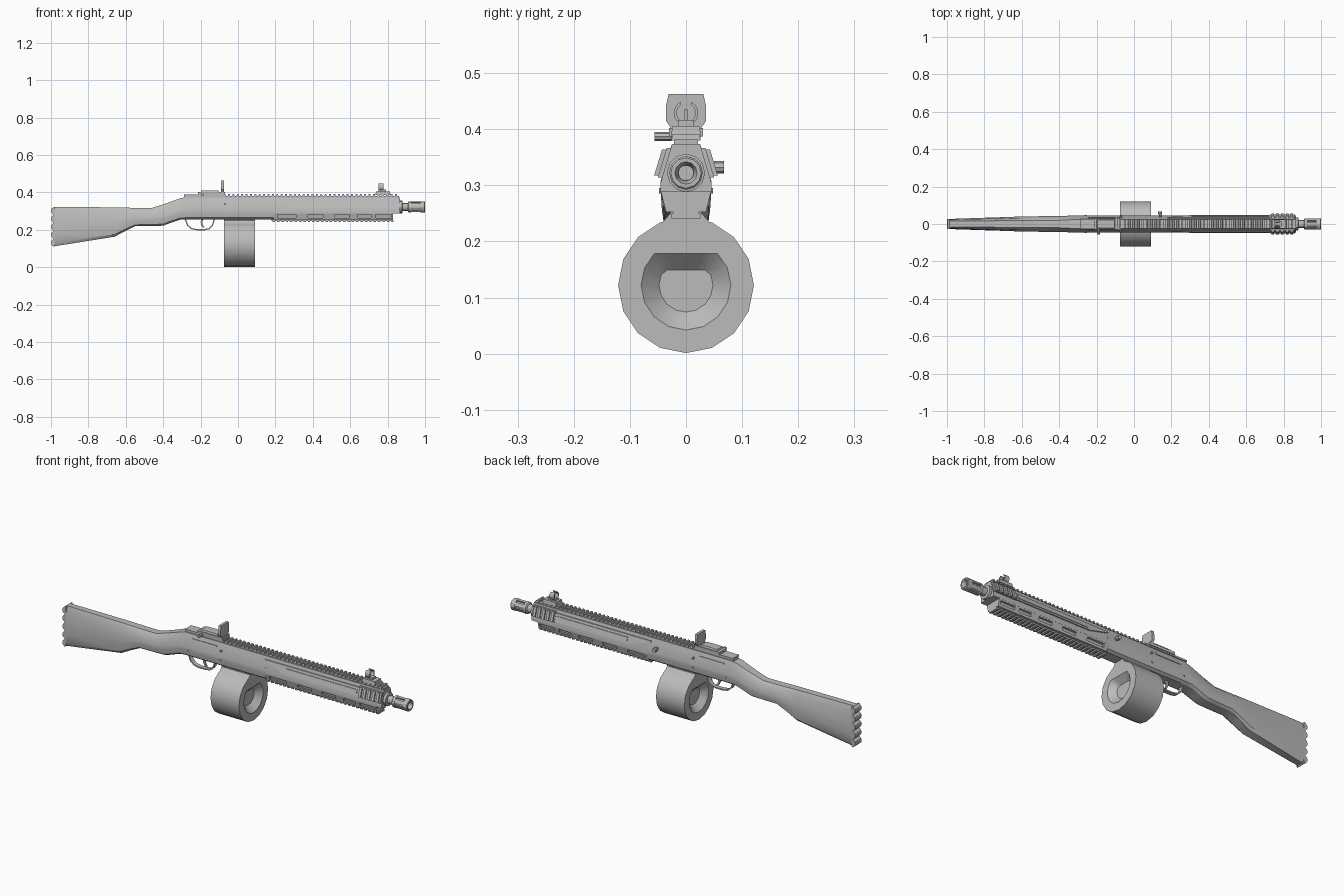
import bpy, math

if "Cube" in bpy.data.objects:
    bpy.data.objects.remove(bpy.data.objects["Cube"])

grey = bpy.data.materials.new("neutral_grey")
grey.diffuse_color = (0.5, 0.5, 0.5, 1)
grey.use_nodes = True
grey.node_tree.nodes["Principled BSDF"].inputs["Base Color"].default_value = grey.diffuse_color


def make(name, verts, faces, angle=30):
    me = bpy.data.meshes.new(name)
    me.from_pydata(verts, [], faces)
    me.materials.append(grey)
    ob = bpy.data.objects.new(name, me)
    bpy.context.collection.objects.link(ob)
    bpy.ops.object.select_all(action='DESELECT')
    ob.select_set(True)
    bpy.context.view_layer.objects.active = ob
    bpy.ops.object.mode_set(mode='EDIT')
    bpy.ops.mesh.select_all(action='SELECT')
    bpy.ops.mesh.normals_make_consistent(inside=False)
    bpy.ops.object.mode_set(mode='OBJECT')
    bpy.ops.object.shade_smooth_by_angle(angle=math.radians(angle))
    return ob


def loft_data(rings, start=0):
    n = len(rings[0])
    verts = [p for r in rings for p in r]
    faces = [(start + i * n + j, start + i * n + (j + 1) % n,
              start + (i + 1) * n + (j + 1) % n, start + (i + 1) * n + j)
             for i in range(len(rings) - 1) for j in range(n)]
    faces.append(tuple(range(start, start + n)))
    faces.append(tuple(range(start + (len(rings) - 1) * n, start + len(rings) * n)))
    return verts, faces


def lofts(name, parts, angle=30):
    """Several closed lofts in one object; each part is a list of rings."""
    V, F = [], []
    for rings in parts:
        v, f = loft_data(rings, len(V))
        V += v
        F += f
    return make(name, V, F, angle)


def box(x0, x1, y0, y1, z0, z1, inset=0):
    return [[(x0, y0, z0), (x1, y0, z0), (x1, y1, z0), (x0, y1, z0)],
            [(x0 + inset, y0 + inset, z1), (x1 - inset, y0 + inset, z1),
             (x1 - inset, y1 - inset, z1), (x0 + inset, y1 - inset, z1)]]


def mirror_section(x, half):
    return [(x, y, z) for y, z in half] + [(x, -y, z) for y, z in reversed(half)]


def section(x, zb, zt, hw, mw, tw):
    h = zt - zb
    return mirror_section(x, [(.6 * hw, zb), (.9 * hw, zb + .08 * h), (hw, zb + .3 * h),
                              (hw, zb + .45 * h), (mw, zb + .85 * h), (tw, zt)])


def side_y(z):
    """Half width of the body side at height z."""
    return .045 - (z - .305) * .3 if z > .305 else .045 - max(0, .29 - z) * .25


def slab(pts, d0, d1, s):
    """Plate lying on the sloped body side s (1 or -1), outline in x, z."""
    return [[(x, s * (side_y(z) + d), z) for x, z in pts] for d in (d0, d1)]


def rect(x0, x1, z0, z1):
    return [(x0, z0), (x1, z0), (x1, z1), (x0, z1)]


def lathe(profile, n, zc, turn=0):
    return [[(x, r * math.cos(2 * math.pi * k / n + turn), zc + r * math.sin(2 * math.pi * k / n + turn))
             for k in range(n)] for x, r in profile]


def tube_x(y, z, r, length, n=8):
    """Short peg along y."""
    return lambda x: [[(x + r * math.cos(2 * math.pi * k / n), yy, z + r * math.sin(2 * math.pi * k / n))
                       for k in range(n)] for yy in (y, y + length)]


# stock flowing into receiver
stock = [(-.985, .112, .322, .027, .024, .015), (-.93, .12, .322, .029, .025, .016),
         (-.66, .163, .32, .038, .031, .018), (-.61, .19, .319, .04, .032, .019),
         (-.55, .219, .317, .041, .032, .019), (-.46, .22, .317, .042, .033, .019),
         (-.40, .222, .336, .043, .033, .02), (-.36, .237, .35, .044, .032, .022),
         (-.31, .254, .368, .045, .031, .024), (-.28, .255, .374, .045, .0305, .025),
         (.19, .255, .374, .045, .0305, .025)]
lofts("stock_and_receiver", [[section(*s) for s in stock]])

# scalloped butt pad
edge = [(-.986 - .014 * abs(math.sin(math.pi * i / 4)) ** .6, .109 + .213 * i / 20) for i in range(21)]
outline = [(-.98, .113)] + edge + [(-.98, .322)]
lofts("butt_pad", [[[(x, y, z) for x, z in outline] for y in (-.027, .027)]])

# fore end: upper body, lower core and slotted side skins
upper = [(.045, .288), (.045, .305), (.025, .374)]
lofts("upper_body", [[mirror_section(x, upper) for x in (.19, .865)]])
core = [(.026, .252), (.034, .29)]
lofts("handguard_core", [[mirror_section(x, core) for x in (.19, .83)]])
slots = [(.21, .31), (.375, .455), (.515, .595), (.64, .71), (.735, .82)]
skins = []
for s in (1, -1):
    skins += [slab(rect(.19, .83, .281, .29), -.012, 0, s), slab(rect(.19, .83, .252, .264), -.012, 0, s)]
    ends = [.19] + [v for p in slots for v in p] + [.83]
    for a, b in zip(ends[::2], ends[1::2]):
        skins.append(slab(rect(a, b, .264, .281), -.012, 0, s))
lofts("handguard_skin", skins)

# side covers and ribbed side rails
covers, rails = [], []
for s in (1, -1):
    covers.append(slab([(.18, .352), (.30, .317), (.735, .317), (.735, .358), (.18, .358)], -.004, .006, s))
    covers.append(slab(rect(.31, .72, .328, .346), .004, .009, s))
    rails.append(slab(rect(.73, .86, .314, .366), -.004, .008, s))
    for i in range(5):
        x = .735 + i * .0255
        rails.append(slab(rect(x, x + .014, .317, .364), .006, .0155, s))
lofts("side_cover", covers)
lofts("side_rail", rails)

# top and bottom toothed rails
teeth = [box(-.29, .86, -.021, .021, .37, .382), box(-.29, -.065, -.026, .026, .38, .389)]
x = -.055
while x < .85:
    teeth.append(box(x, x + .013, -.026, .026, .38, .391, .002))
    x += .0235
lofts("top_rail", teeth)
teeth = [box(.18, .83, -.022, .022, .248, .256)]
x = .185
while x < .82:
    teeth.append(box(x, x + .013, -.026, .026, .241, .25))
    x += .0235
lofts("bottom_rail", teeth)

# barrel and ported muzzle
lofts("barrel", [lathe([(.86, .034), (.878, .034), (.88, .021), (.915, .021)], 12, .322)])
bars = [lathe([(.908, .024), (.912, .03), (.925, .03)], 12, .322),
        lathe([(.92, .023), (.98, .023)], 12, .322),
        lathe([(.975, .03), (.997, .03), (1, .027), (1, .02), (.985, .014), (.96, .013)], 12, .322)]
for k in range(6):
    a0 = 2 * math.pi * k / 6 + .2
    bars.append([[(xx, r * math.cos(a), .322 + r * math.sin(a))
                  for a, r in ((a0, .02), (a0, .0295), (a0 + .65, .0295), (a0 + .65, .02))]
                 for xx in (.92, .98)])
lofts("muzzle", bars)

# drum magazine with a flat-topped recess on each end
rings = lathe([(-.045, .048), (-.075, .08), (-.075, .121), (.09, .121), (.09, .08), (.06, .048)],
              16, .122, math.pi / 2)
for i, top in ((0, .149), (1, .178), (4, .178), (5, .149)):
    rings[i] = [(px, py, min(pz, top)) for px, py, pz in rings[i]]
lofts("drum_magazine", [rings], 35)
lofts("magazine_neck", [[[(-.075, -.05, .225), (.09, -.05, .225), (.09, .05, .225), (-.075, .05, .225)],
                         [(-.075, -.028, .25), (.09, -.028, .25), (.09, .028, .25), (-.075, .028, .25)],
                         [(-.075, -.028, .27), (.09, -.028, .27), (.09, .028, .27), (-.075, .028, .27)]]])

# trigger guard and trigger
path = [(-.285, .258), (-.272, .222), (-.25, .203), (-.22, .197), (-.18, .197), (-.152, .203), (-.134, .222), (-.122, .258)]
cx, cz = -.203, .262
inner = [(cx + (px - cx) * .92, cz + (pz - cz) * .9) for px, pz in path]
lofts("trigger_guard", [[[(p[0], -.011, p[1]), (p[0], .011, p[1]), (q[0], .011, q[1]), (q[0], -.011, q[1])]
                         for p, q in zip(path, inner)]])
curve = [(-.195, .26), (-.2, .24), (-.197, .225), (-.188, .212)]
lofts("trigger", [[[(px, -.005, pz), (px, .005, pz), (px + .01, .005, pz), (px + .01, -.005, pz)]
                   for px, pz in curve]])

# rear sight: base, raised plate, side knob
lofts("rear_sight_base", [box(-.215, -.07, -.03, .03, .387, .402), box(-.2, -.1, -.026, .026, .4, .41, .004)])
plate = [(.027, .402), (.036, .415), (.036, .44), (.031, .463)]
lofts("rear_sight_plate", [[mirror_section(px, plate) for px in (-.09, -.076)]])
lofts("sight_knob", [tube_x(-.056, .387, .008, .03)(-.19)])

# front sight: base, open ring hood and post
lofts("front_sight_base", [box(.735, .815, -.027, .027, .387, .406, .003), box(.75, .79, -.014, .014, .404, .416)])
hood = []
for k in range(13):
    a = math.radians(118 + 304 * k / 12)
    hood.append([(px, r * math.cos(a), .429 + r * math.sin(a))
                 for px, r in ((.752, .017), (.752, .022), (.778, .022), (.778, .017))])
lofts("front_sight_hood", [hood])
lofts("front_sight_post", [box(.761, .767, -.003, .003, .41, .436)])

# receiver details: raised strips, pins and charging handle
lofts("receiver_strips", [slab(rect(-.245, -.1, .345, .354), -.003, .004, s) for s in (1, -1)])
lofts("receiver_pins", [tube_x(s * .036, zz, .005, s * .012)(px)
                        for s in (1, -1) for px, zz in ((-.07, .338), (-.07, .29), (-.26, .29))])
lofts("charging_handle", [tube_x(.034, .332, .007, .022)(.14), tube_x(.05, .332, .011, .018)(.14)])
